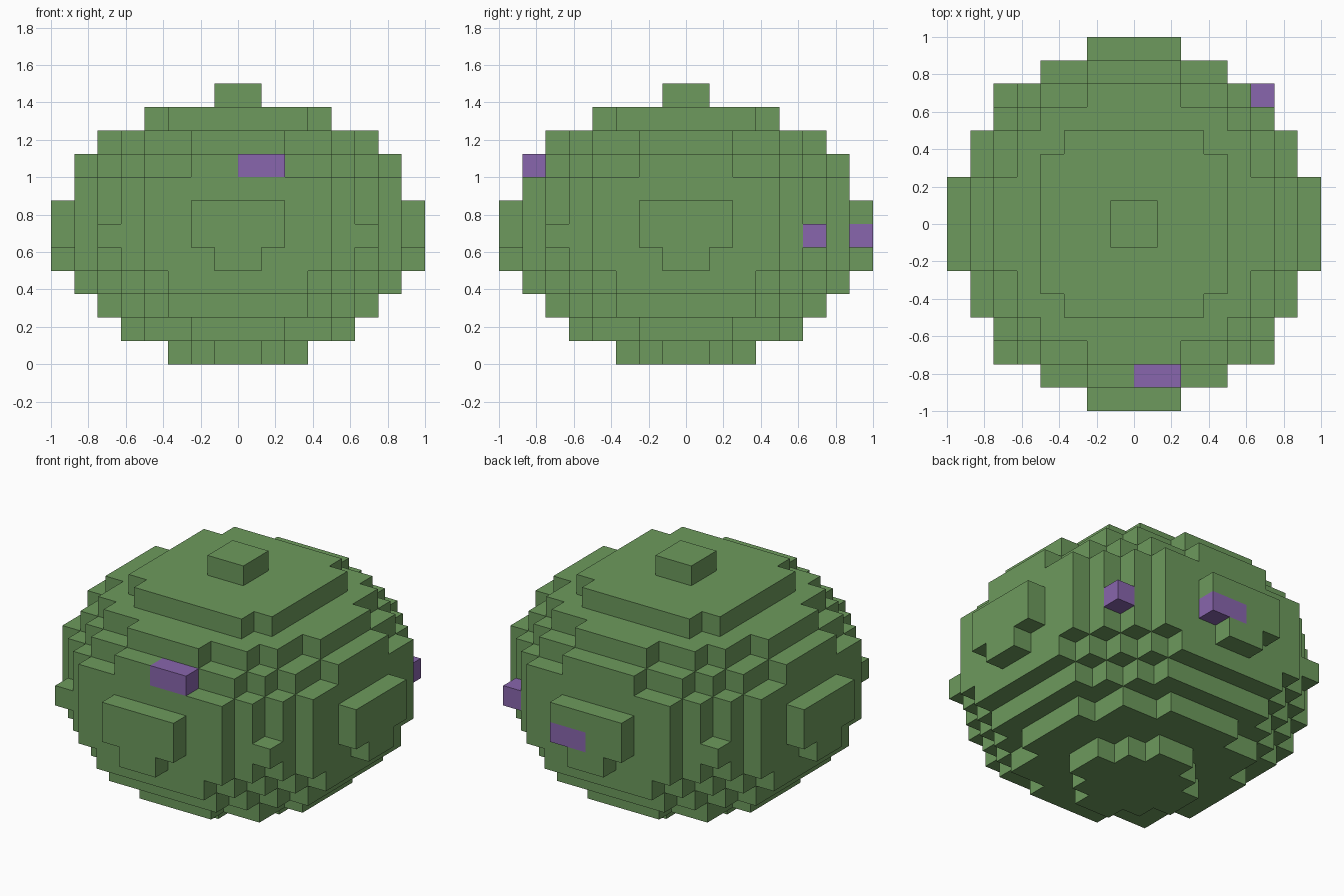
import bpy
import bmesh
from mathutils import Vector

cube = bpy.data.objects.get("Cube")
if cube:
    bpy.data.objects.remove(cube, do_unlink=True)

UNIT = 0.125

# Half-width of each row, from the middle outwards, for every layer from bottom to top
LAYERS = ["321", "55442", "666543", "7776543", "77776542", "77776642", "77776542",
          "7777654", "7766542", "665542", "4443", "1"]
# Plates that stand out on the four sides: layer -> half-width
PLATES = {4: 1, 5: 2, 6: 2}


def material(name, colour):
    mat = bpy.data.materials.new(name)
    mat.use_nodes = True
    mat.diffuse_color = (*colour, 1)
    bsdf = next(n for n in mat.node_tree.nodes if n.type == 'BSDF_PRINCIPLED')
    bsdf.inputs["Base Color"].default_value = (*colour, 1)
    return mat


green = material("leaf green", (0.153, 0.323, 0.109))
purple = material("soft purple", (0.25, 0.133, 0.418))


def fold(i):
    return i if i >= 0 else -1 - i


# Body blocks: mirrored rows plus side plates
blocks = set()
for k, layer in enumerate(LAYERS):
    rows = [int(c) for c in layer][:7]
    plate = PLATES.get(k, 0)
    for i in range(-8, 8):
        for j in range(-8, 8):
            a, b = fold(i), fold(j)
            in_row = b < len(rows) and a < rows[b]
            in_plate = max(a, b) == 7 and min(a, b) < plate
            if in_row or in_plate:
                blocks.add((i, j, k))

# Purple blocks: front brow, back plate and one corner
spots = {(0, -7, 8), (1, -7, 8), (0, 7, 5), (1, 7, 5), (5, 5, 5)}


def block_shell(name, cells, mats):
    """Outer faces of a set of blocks, with flat areas joined."""
    bm = bmesh.new()
    for cell in cells:
        centre = Vector(cell) + Vector((0.5, 0.5, 0.5))
        for axis in range(3):
            for sign in (-1, 1):
                beside = list(cell)
                beside[axis] += sign
                if tuple(beside) in cells:
                    continue
                n, u, v = Vector(), Vector(), Vector()
                n[axis] = sign / 2
                u[(axis + 1) % 3] = 0.5
                v[(axis + 2) % 3] = sign / 2
                corners = (-u - v, u - v, u + v, v - u)
                face = bm.faces.new([bm.verts.new((centre + n + c) * UNIT) for c in corners])
                face.material_index = int(cell in spots)
    bmesh.ops.remove_doubles(bm, verts=bm.verts, dist=0.001)
    bmesh.ops.dissolve_limit(bm, angle_limit=0.01, verts=bm.verts, edges=bm.edges,
                             delimit={'MATERIAL'})
    mesh = bpy.data.meshes.new(name)
    bm.to_mesh(mesh)
    bm.free()
    for mat in mats:
        mesh.materials.append(mat)
    obj = bpy.data.objects.new(name, mesh)
    bpy.context.collection.objects.link(obj)
    return obj


block_shell("round_block_body", blocks, (green, purple))
